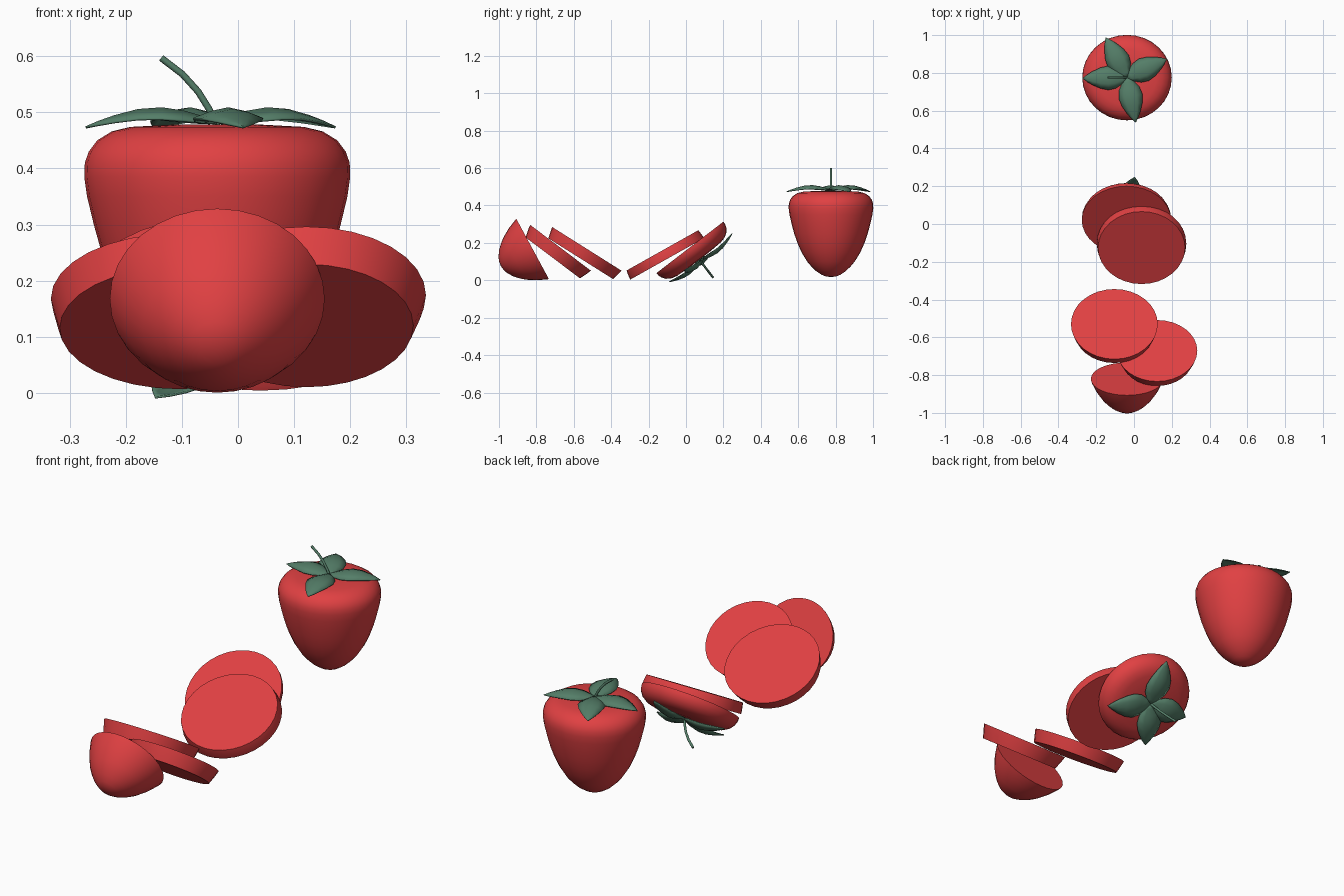
import bpy, bmesh, math
from mathutils import Matrix, Vector

cube = bpy.data.objects.get("Cube")
if cube:
    bpy.data.objects.remove(cube, do_unlink=True)


def material(name, rgb):
    m = bpy.data.materials.new(name)
    m.use_nodes = True
    m.diffuse_color = (*rgb, 1)
    bsdf = m.node_tree.nodes["Principled BSDF"]
    bsdf.inputs["Base Color"].default_value = (*rgb, 1)
    bsdf.inputs["Roughness"].default_value = 0.6
    return m


RED = material("berry_red", (0.75, 0.052, 0.055))
GREEN = material("leaf_green", (0.09, 0.21, 0.14))

# Fruit outline: (height, radius across x)
PROFILE = [(0.017, 0.0), (0.021, 0.03), (0.03, 0.053), (0.05, 0.084), (0.075, 0.111),
           (0.1, 0.133), (0.15, 0.165), (0.2, 0.188), (0.25, 0.206), (0.3, 0.22),
           (0.35, 0.232), (0.385, 0.237), (0.41, 0.236), (0.43, 0.229), (0.45, 0.214),
           (0.466, 0.188), (0.474, 0.155), (0.478, 0.08), (0.476, 0.0)]
SEGMENTS = 32
DEPTH = 0.955      # the fruit is slightly narrower along y
TOP = 0.475


def radius_at(z):
    for (z0, r0), (z1, r1) in zip(PROFILE, PROFILE[1:]):
        if z0 <= z <= z1:
            return r0 + (r1 - r0) * (z - z0) / (z1 - z0)
    return 0


def finish(name, bm, mat, matrix, angle=50):
    bmesh.ops.recalc_face_normals(bm, faces=bm.faces)
    me = bpy.data.meshes.new(name)
    bm.to_mesh(me)
    bm.free()
    me.materials.append(mat)
    ob = bpy.data.objects.new(name, me)
    bpy.context.collection.objects.link(ob)
    ob.matrix_world = matrix
    bpy.ops.object.select_all(action="DESELECT")
    ob.select_set(True)
    bpy.context.view_layer.objects.active = ob
    bpy.ops.object.shade_smooth_by_angle(angle=math.radians(angle))
    return ob


def placement(x, y, z, tilt, anchor):
    """Tilt about x, with the given height on the fruit axis put at x, y, z."""
    return (Matrix.Translation((x, y, z)) @ Matrix.Rotation(math.radians(tilt), 4, "X")
            @ Matrix.Translation((0, 0, -anchor)))


def fruit(name, matrix, lo=None, hi=None):
    """Lathe the fruit between two cut heights; cut ends are flat."""
    rings = [p for p in PROFILE if (lo is None or p[0] > lo + 0.004)
             and (hi is None or p[0] < hi - 0.004)]
    if lo is not None:
        rings.insert(0, (lo, radius_at(lo)))
    if hi is not None:
        rings.append((hi, radius_at(hi)))
    bm = bmesh.new()
    loops = []
    for z, r in rings:
        if r == 0:
            loops.append([bm.verts.new((0, 0, z))] * SEGMENTS)
            continue
        loops.append([bm.verts.new((r * math.cos(a), DEPTH * r * math.sin(a), z))
                      for a in (math.tau * i / SEGMENTS for i in range(SEGMENTS))])
    for low, high in zip(loops, loops[1:]):
        for i in range(SEGMENTS):
            j = (i + 1) % SEGMENTS
            corners = dict.fromkeys((low[i], low[j], high[j], high[i]))
            bm.faces.new(list(corners))
    if lo is not None:
        bm.faces.new(loops[0])
    if hi is not None:
        bm.faces.new(loops[-1])
    return finish(name, bm, RED, matrix)


# Leaf outline: (fraction of length, half width, height above the fruit top)
LEAF = [(0, 0.016, 0.012), (0.1, 0.032, 0.018), (0.25, 0.055, 0.028), (0.42, 0.064, 0.034),
        (0.6, 0.055, 0.031), (0.78, 0.036, 0.02), (0.9, 0.019, 0.01), (1, 0.001, 0)]


def leaf(name, matrix, direction, length):
    bm = bmesh.new()
    rows = []
    for t, w, z in LEAF:
        rows.append([bm.verts.new((t * length, u * w, TOP + z - 0.3 * w * abs(u) ** 1.5))
                     for u in (-1, -0.5, 0, 0.5, 1)])
    for a, b in zip(rows, rows[1:]):
        for i in range(len(a) - 1):
            bm.faces.new((a[i], b[i], b[i + 1], a[i + 1]))
    turn = Matrix.Rotation(math.radians(direction), 4, "Z")
    ob = finish(name, bm, GREEN, matrix @ turn)
    solid = ob.modifiers.new("thickness", "SOLIDIFY")
    solid.thickness = 0.004


def stem(name, matrix):
    path = [(0, 0, 0), (-0.014, 0, 0.03), (-0.034, 0, 0.062), (-0.062, 0, 0.093),
            (-0.1, 0, 0.122)]
    cu = bpy.data.curves.new(name, "CURVE")
    cu.dimensions = "3D"
    cu.bevel_depth = 0.006
    cu.bevel_resolution = 2
    cu.use_fill_caps = True
    line = cu.splines.new("POLY")
    line.points.add(len(path) - 1)
    for p, co in zip(line.points, path):
        p.co = (*(Vector(co) + Vector((0, 0, TOP))), 1)
    cu.materials.append(GREEN)
    ob = bpy.data.objects.new(name, cu)
    ob.matrix_world = matrix
    bpy.context.collection.objects.link(ob)


def calyx(prefix, matrix, size=1.0):
    for i, (direction, length) in enumerate([(25, 0.233), (118, 0.24), (181, 0.235), (281, 0.242)]):
        leaf(f"{prefix}_leaf_{i + 1}", matrix, direction, length * size)
    stem(f"{prefix}_stem", matrix)


# Whole fruit
whole = placement(-0.037, 0.775, 0, 0, 0)
fruit("whole_fruit", whole)
calyx("whole_fruit", whole)

# Cut fruit: tip, three slices, and the crown lying upside down
fruit("cut_tip", placement(-0.037, -0.82, 0.1675, -61.6, 0.21), hi=0.21)
fruit("slice_small", placement(0.122, -0.671, 0.174, -37, 0.275), lo=0.207, hi=0.275)
fruit("slice_middle", placement(-0.104, -0.53, 0.168, -32.2, 0.34), lo=0.278, hi=0.34)
fruit("slice_large", placement(0.04, -0.126, 0.16, -150.7, 0.343), lo=0.343, hi=0.395)
crown = placement(-0.04, 0.021, 0.176, -142.5, 0.395)
fruit("cut_crown", crown, lo=0.395)
calyx("cut_crown", crown, 0.95)
